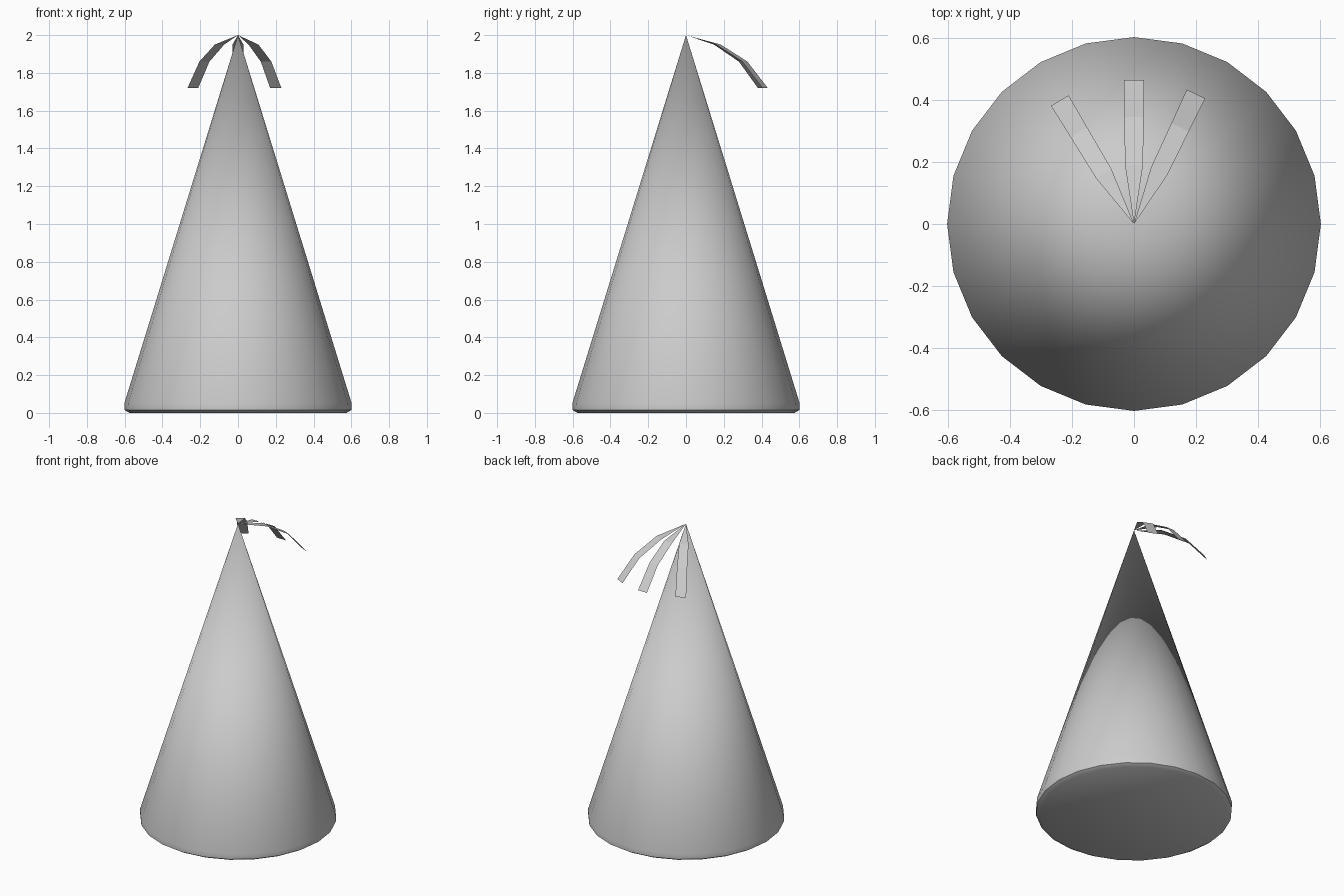
import bpy, bmesh
from math import radians, sin, cos, pi

if "Cube" in bpy.data.objects:
    bpy.data.objects.remove(bpy.data.objects["Cube"])

SIDES = 24


def add_mesh(name, verts, faces):
    mesh = bpy.data.meshes.new(name)
    mesh.from_pydata(verts, [], faces)
    bm = bmesh.new()
    bm.from_mesh(mesh)
    bmesh.ops.recalc_face_normals(bm, faces=bm.faces)
    bm.to_mesh(mesh)
    bm.free()
    obj = bpy.data.objects.new(name, mesh)
    bpy.context.collection.objects.link(obj)
    return obj


# Cone body: narrow rounded rim at the base, tapering to a point
profile = [(0.575, 0.0), (0.6, 0.015), (0.602, 0.05)]
verts = [(r * cos(2 * pi * i / SIDES), r * sin(2 * pi * i / SIDES), z)
         for r, z in profile for i in range(SIDES)]
verts.append((0, 0, 2))
faces = [tuple(range(SIDES))]
for i in range(SIDES):
    j = (i + 1) % SIDES
    for k in range(len(profile) - 1):
        a, b = k * SIDES, (k + 1) * SIDES
        faces.append((a + i, a + j, b + j, b + i))
    top = (len(profile) - 1) * SIDES
    faces.append((top + i, top + j, len(verts) - 1))
cone = add_mesh("cone_body", verts, faces)
bpy.context.view_layer.objects.active = cone
cone.select_set(True)
bpy.ops.object.shade_smooth_by_angle(angle=radians(35))
cone.select_set(False)

# Drooping paper-thin streamers: (distance out, height, half width)
rows = [(0.19, 1.95, 0.029), (0.345, 1.86, 0.031), (0.464, 1.72, 0.033)]


def streamer(name, degrees):
    a = radians(degrees)
    verts = [(0, 0, 2)]
    for r, z, w in rows:
        for s in (-w, w):
            verts.append((r * sin(a) + s * cos(a), r * cos(a) - s * sin(a), z))
    add_mesh(name, verts, [(0, 1, 2), (1, 3, 4, 2), (3, 5, 6, 4)])


for name, degrees in (("streamer_left", -31), ("streamer_middle", 0), ("streamer_right", 25.5)):
    streamer(name, degrees)
